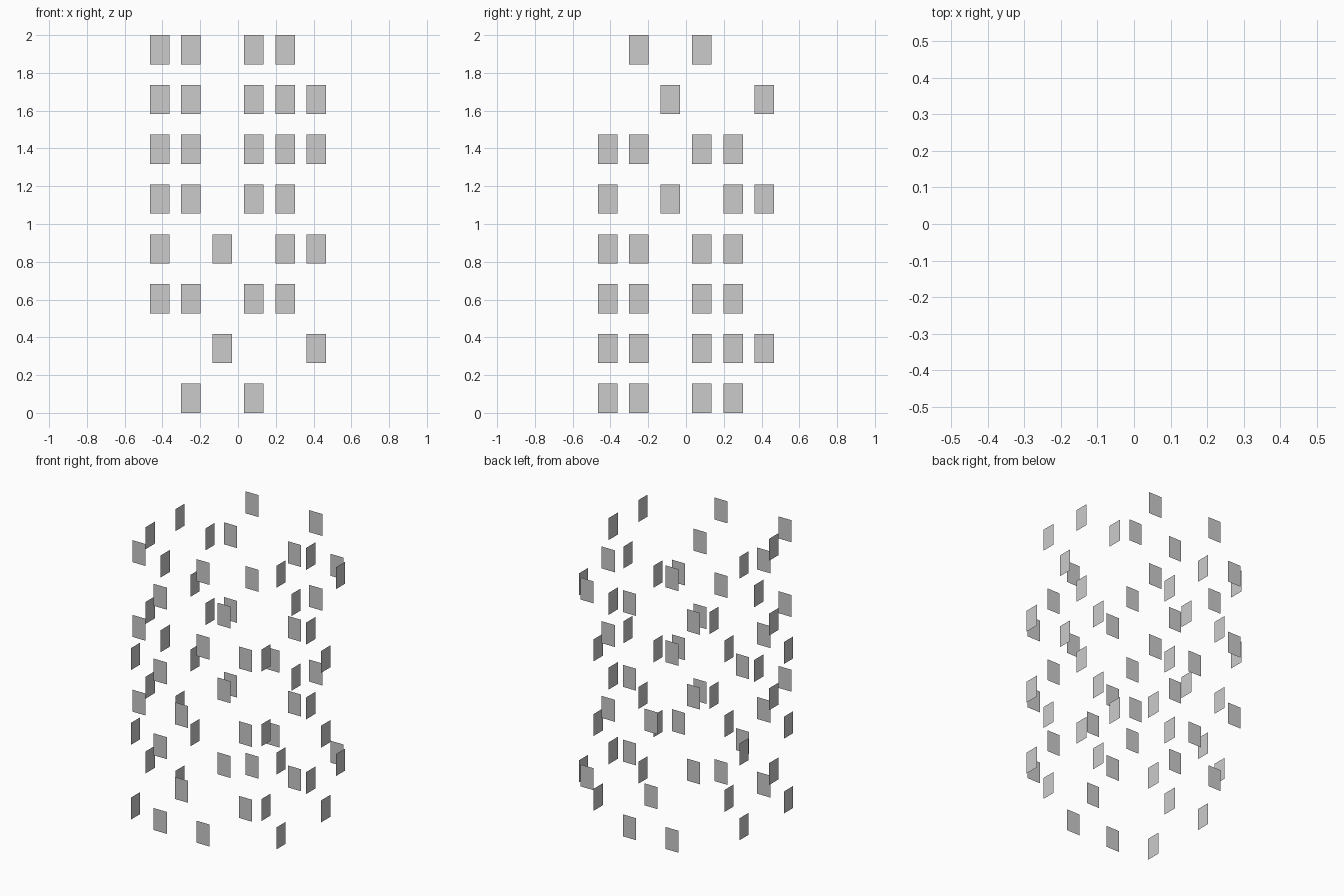
import bpy
from math import radians
from mathutils import Matrix, Vector

if "Cube" in bpy.data.objects:
    bpy.data.objects.remove(bpy.data.objects["Cube"])

W, H = 0.103, 0.155            # window pane size
DX, DZ = 0.166, (2 - 0.155) / 7  # column and storey spacing
OUT = 0.51                     # distance of each facade from the centre

# Lit columns per storey (bottom to top), counted along +x or +y
front = ["13", "25", "14", "025", "14", "035", "14", "03"]
back = ["13", "25", "03", "24", "03", "14", "035", "14"]
right = ["14", "035", "14", "03", "24", "03", "25", "13"]
left = ["03", "14", "03", "14", "025", "14", "25", "13"]


def facade(name, rows, angle, flip):
    """Flat panes on the front plane, turned about z onto their own side."""
    rot = Matrix.Rotation(radians(angle), 4, 'Z')
    verts, faces = [], []
    for k, row in enumerate(rows):
        for c in map(int, row):
            x = (c - 2.5) * DX * (-1 if flip else 1)
            z = H / 2 + k * DZ
            n = len(verts)
            for sx, sz in ((-1, -1), (1, -1), (1, 1), (-1, 1)):
                verts.append(rot @ Vector((x + sx * W / 2, -OUT, z + sz * H / 2)))
            faces.append((n, n + 1, n + 2, n + 3))
    mesh = bpy.data.meshes.new(name)
    mesh.from_pydata(verts, [], faces)
    bpy.context.collection.objects.link(bpy.data.objects.new(name, mesh))


facade("front_windows", front, 0, False)
facade("right_windows", right, 90, False)
facade("back_windows", back, 180, True)
facade("left_windows", left, 270, True)
